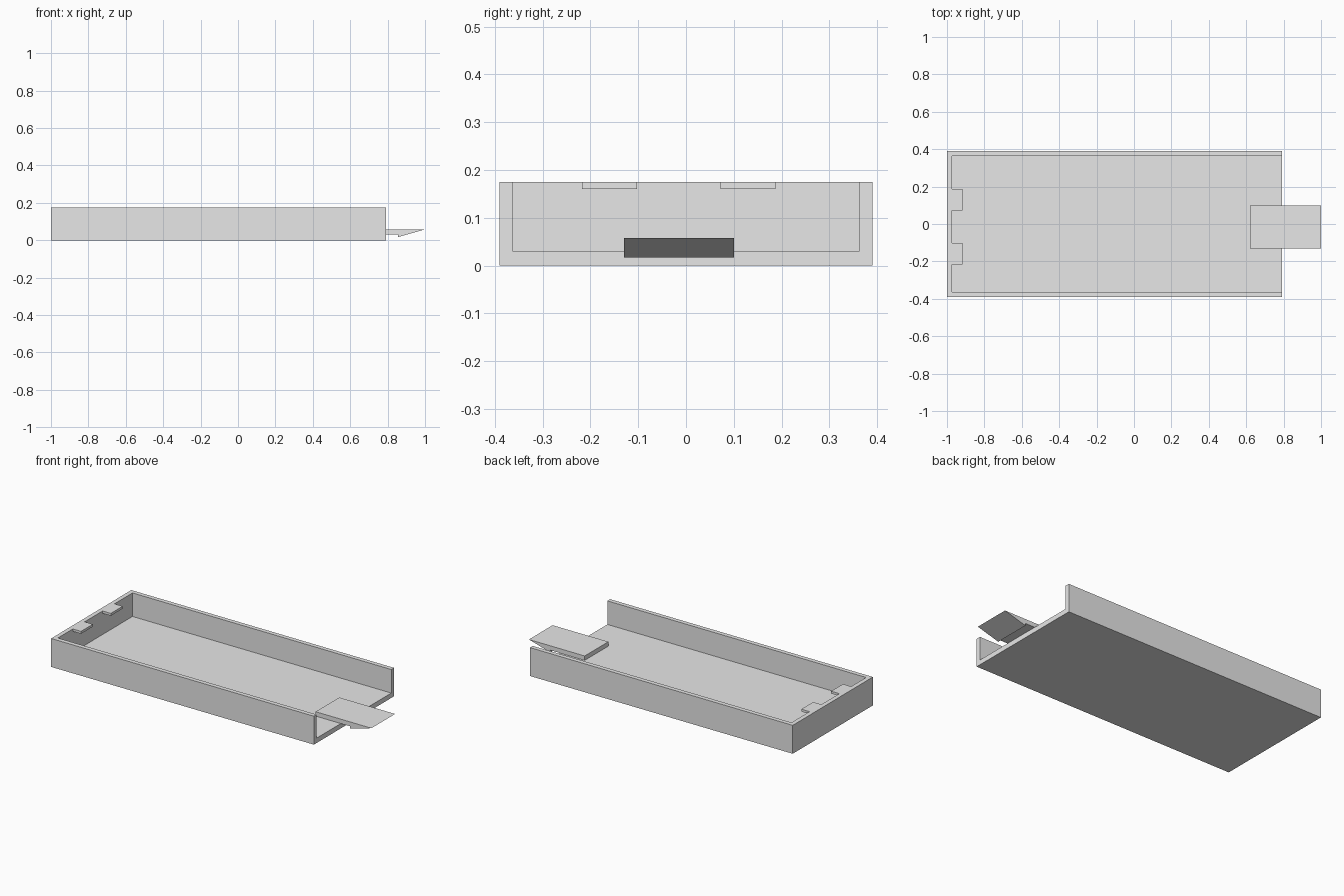
import bpy
import bmesh
import math

cube = bpy.data.objects.get("Cube")
if cube:
    bpy.data.objects.remove(cube, do_unlink=True)

# One plain grey for everything
grey = bpy.data.materials.new("light_grey")
grey.use_nodes = True
grey.diffuse_color = (0.8, 0.8, 0.8, 1)
grey.node_tree.nodes["Principled BSDF"].inputs["Base Color"].default_value = (0.8, 0.8, 0.8, 1)


def prism(name, profile, y0, y1):
    """Extrude an (x, z) profile from y0 to y1."""
    bm = bmesh.new()
    face = bm.faces.new([bm.verts.new((x, y0, z)) for x, z in profile])
    grown = bmesh.ops.extrude_face_region(bm, geom=[face])["geom"]
    verts = [g for g in grown if isinstance(g, bmesh.types.BMVert)]
    bmesh.ops.translate(bm, verts=verts, vec=(0, y1 - y0, 0))
    bmesh.ops.recalc_face_normals(bm, faces=bm.faces)
    mesh = bpy.data.meshes.new(name)
    bm.to_mesh(mesh)
    bm.free()
    mesh.materials.append(grey)
    obj = bpy.data.objects.new(name, mesh)
    bpy.context.collection.objects.link(obj)
    return obj


def box(name, x0, x1, y0, y1, z0, z1):
    return prism(name, [(x0, z0), (x1, z0), (x1, z1), (x0, z1)], y0, y1)


def combine(target, tool, operation):
    """Apply a boolean and remove the tool object."""
    mod = target.modifiers.new("combine", "BOOLEAN")
    mod.operation = operation
    mod.solver = "EXACT"
    mod.object = tool
    bpy.context.view_layer.objects.active = target
    bpy.ops.object.modifier_apply(modifier=mod.name)
    bpy.data.objects.remove(tool, do_unlink=True)


LEFT_END, OPEN_END = -1.0, 0.79
HALF_WIDTH, HEIGHT = 0.39, 0.175
WALL, FLOOR = 0.027, 0.03

# Tray: hollow, open on top and at the +x end
tray = box("tray", LEFT_END, OPEN_END, -HALF_WIDTH, HALF_WIDTH, 0, HEIGHT)
inner = HALF_WIDTH - WALL
cavity = box("cavity", LEFT_END + WALL, OPEN_END + 0.2, -inner, inner, FLOOR, HEIGHT + 0.2)
combine(tray, cavity, "DIFFERENCE")

# Two retaining tabs along the rim of the closed end
for y in (-0.16, 0.13):
    tab = box("tab", LEFT_END + WALL / 2, -0.917, y - 0.0575, y + 0.0575, 0.16, HEIGHT)
    combine(tray, tab, "UNION")

# Merge leftover flat seams
bm = bmesh.new()
bm.from_mesh(tray.data)
bmesh.ops.remove_doubles(bm, verts=bm.verts, dist=0.0001)
bmesh.ops.dissolve_limit(bm, angle_limit=math.radians(1), verts=bm.verts, edges=bm.edges)
bm.to_mesh(tray.data)
bm.free()

# Latch: flat tongue on the floor with a wedge-shaped hook outside
prism("latch", [(0.62, 0.031), (0.855, 0.031), (0.855, 0.017), (1.0, 0.058), (0.62, 0.058)],
      -0.13, 0.10)
